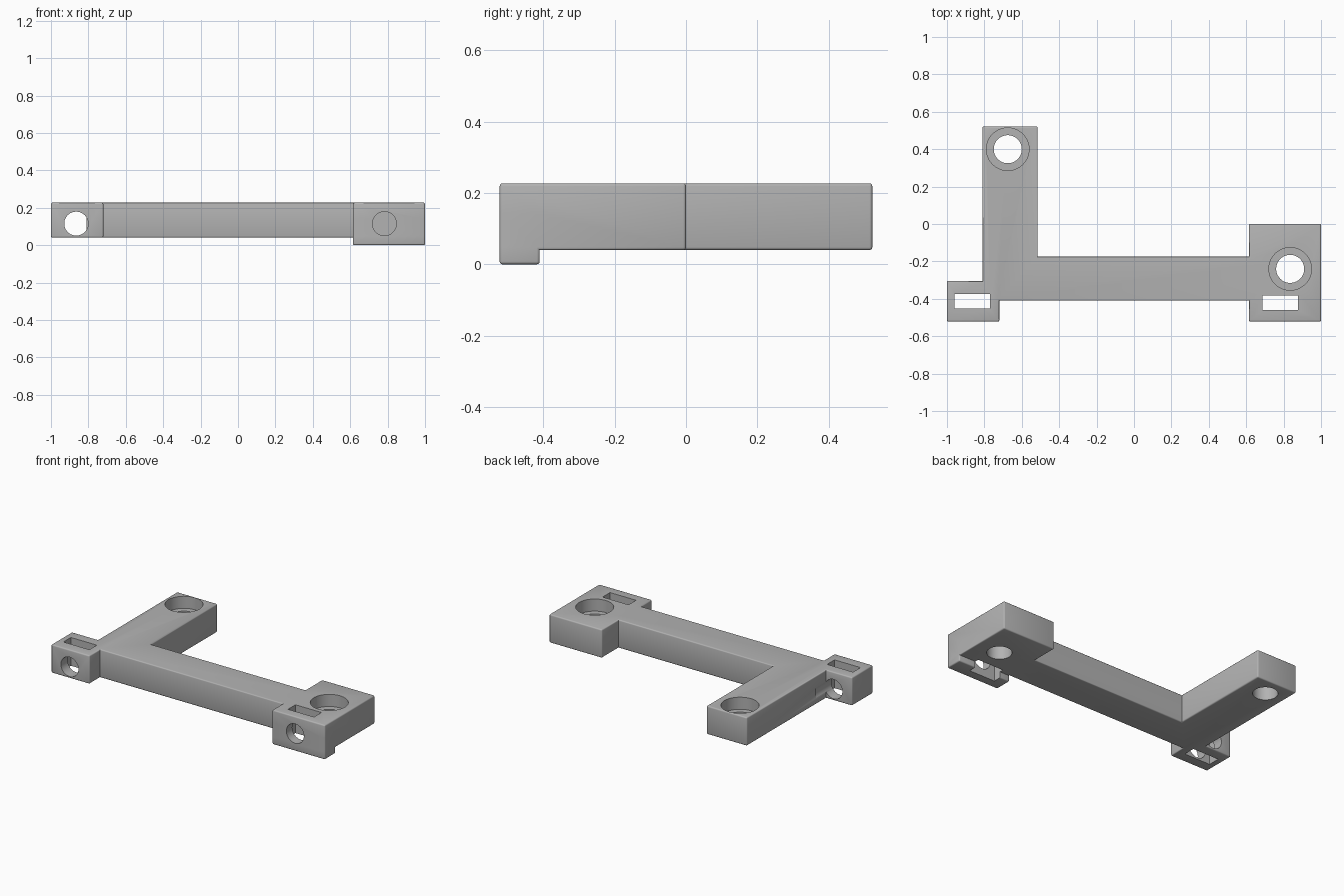
import bpy
import bmesh
import math
from mathutils import Matrix

cube = bpy.data.objects.get("Cube")
if cube:
    bpy.data.objects.remove(cube, do_unlink=True)

grey = bpy.data.materials.new("plain_grey")
grey.use_nodes = True
grey.diffuse_color = (0.45, 0.45, 0.45, 1)
grey.node_tree.nodes["Principled BSDF"].inputs["Base Color"].default_value = grey.diffuse_color

BOTTOM, TOP = 0.04, 0.227
AXIS_Z = 0.115  # height of the screw holes in the front


def add_object(name, bm):
    mesh = bpy.data.meshes.new(name)
    bmesh.ops.recalc_face_normals(bm, faces=bm.faces)
    bm.to_mesh(mesh)
    bm.free()
    mesh.materials.append(grey)
    obj = bpy.data.objects.new(name, mesh)
    bpy.context.collection.objects.link(obj)
    return obj


def prism(name, outline, z0, z1, bevel=0.0):
    """Extrude an outline upward and round its convex edges."""
    bm = bmesh.new()
    face = bm.faces.new([bm.verts.new((x, y, z0)) for x, y in outline])
    grown = bmesh.ops.extrude_face_region(bm, geom=[face])["geom"]
    verts = [v for v in grown if isinstance(v, bmesh.types.BMVert)]
    bmesh.ops.translate(bm, verts=verts, vec=(0, 0, z1 - z0))
    bmesh.ops.recalc_face_normals(bm, faces=bm.faces)
    if bevel:
        bm.normal_update()
        edges = [e for e in bm.edges if e.is_convex]
        bmesh.ops.bevel(bm, geom=edges, offset=bevel, segments=3,
                        profile=0.5, affect='EDGES')
    return add_object(name, bm)


def block(name, x0, x1, y0, y1, z0, z1, bevel=0.0):
    return prism(name, [(x0, y0), (x1, y0), (x1, y1), (x0, y1)], z0, z1, bevel)


def cylinder(name, centre, radius, length, along_y=False):
    bm = bmesh.new()
    turn = Matrix.Rotation(math.pi / 2, 4, 'X') if along_y else Matrix()
    bmesh.ops.create_cone(bm, cap_ends=True, segments=48, radius1=radius,
                          radius2=radius, depth=length,
                          matrix=Matrix.Translation(centre) @ turn)
    return add_object(name, bm)


def combine(target, tool, operation):
    mod = target.modifiers.new(tool.name, 'BOOLEAN')
    mod.object, mod.operation, mod.solver = tool, operation, 'EXACT'
    bpy.context.view_layer.objects.active = target
    bpy.ops.object.modifier_apply(modifier=mod.name)
    bpy.data.objects.remove(tool, do_unlink=True)


# Bar with the arm, the small left block and the large right block
outline = [
    (-1, -0.522), (-0.72, -0.522), (-0.72, -0.41), (0.615, -0.41),
    (0.615, -0.522), (1, -0.522), (1, 0), (0.615, 0),
    (0.615, -0.175), (-0.515, -0.175), (-0.515, 0.522), (-0.81, 0.522),
    (-0.81, -0.305), (-1, -0.305)]
bracket = prism("mounting_bracket", outline, BOTTOM, TOP, 0.008)

# Lip under the front of the right block
combine(bracket, block("front_lip", 0.615, 1, -0.522, -0.41, 0, 0.15, 0.008), 'UNION')

# Vertical holes with wide recesses at the top
for x, y in [(-0.675, 0.4), (0.835, -0.24)]:
    combine(bracket, cylinder("bolt_hole", (x, y, 0.1), 0.075, 0.6), 'DIFFERENCE')
    combine(bracket, cylinder("bolt_recess", (x, y, TOP + 0.02), 0.114, 0.2), 'DIFFERENCE')

# Nut slots from top to bottom, and screw holes running in from the front
for slot_x, slot_y, hole_x, hole_end in [
        (-0.865, -0.412, -0.865, -0.2), (0.783, -0.422, 0.783, -0.386)]:
    combine(bracket, block("nut_slot", slot_x - 0.095, slot_x + 0.095,
                           slot_y - 0.039, slot_y + 0.039, -0.1, 0.4), 'DIFFERENCE')
    start = -0.7
    combine(bracket, cylinder("screw_hole", (hole_x, (start + hole_end) / 2, AXIS_Z),
                              0.064, hole_end - start, True), 'DIFFERENCE')

# Smooth round walls while keeping the edges crisp
bpy.ops.object.select_all(action='DESELECT')
bracket.select_set(True)
bpy.context.view_layer.objects.active = bracket
bpy.ops.object.shade_smooth_by_angle(angle=math.radians(35))
